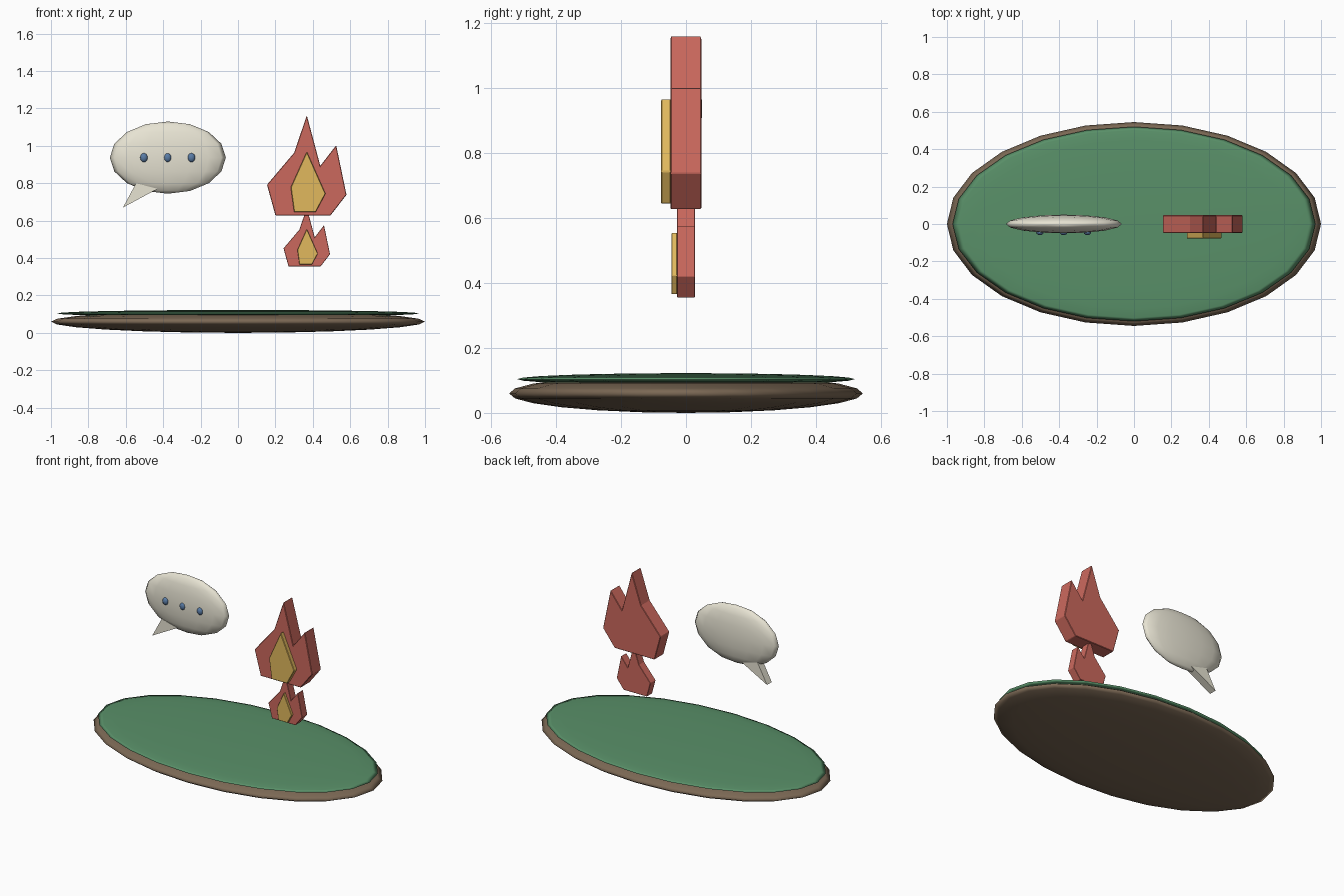
import bpy, bmesh

if "Cube" in bpy.data.objects:
    bpy.data.objects.remove(bpy.data.objects["Cube"])

def material(name, rgb):
    m = bpy.data.materials.new(name)
    m.diffuse_color = (*rgb, 1)
    m.use_nodes = True
    m.node_tree.nodes["Principled BSDF"].inputs["Base Color"].default_value = m.diffuse_color
    return m

BROWN = material("soil", (0.20, 0.14, 0.09))
GREEN = material("grass", (0.10, 0.28, 0.14))
CREAM = material("cream", (0.80, 0.77, 0.65))
BLUE = material("blue", (0.10, 0.20, 0.38))
RED = material("red", (0.60, 0.14, 0.11))
GOLD = material("gold", (0.75, 0.48, 0.11))

def ellipsoid(name, loc, radii, mat, segs, rings):
    bpy.ops.mesh.primitive_uv_sphere_add(segments=segs, ring_count=rings, radius=1, location=loc)
    o = bpy.context.object
    o.name = name
    o.scale = radii
    bpy.ops.object.transform_apply(location=False, rotation=False, scale=True)
    bpy.ops.object.shade_smooth()
    o.data.materials.append(mat)
    return o

def slab(name, pts, y0, y1, mat, bevel=0.0):
    """Extrude an (x, z) outline from y0 to y1."""
    bm = bmesh.new()
    face = bm.faces.new([bm.verts.new((x, y0, z)) for x, z in pts])
    ext = bmesh.ops.extrude_face_region(bm, geom=[face])
    bmesh.ops.translate(bm, vec=(0, y1 - y0, 0),
                        verts=[v for v in ext["geom"] if isinstance(v, bmesh.types.BMVert)])
    bmesh.ops.recalc_face_normals(bm, faces=bm.faces)
    me = bpy.data.meshes.new(name)
    bm.to_mesh(me)
    bm.free()
    me.materials.append(mat)
    o = bpy.data.objects.new(name, me)
    bpy.context.collection.objects.link(o)
    if bevel:
        b = o.modifiers.new("bevel", "BEVEL")
        b.width = bevel
        b.segments = 1
    return o

# Island base
ellipsoid("ground_base", (0, 0, 0.06), (1.0, 0.545, 0.06), BROWN, 24, 12)
ellipsoid("grass_top", (0, 0, 0.104), (0.97, 0.52, 0.0185), GREEN, 24, 12)

# Speech bubble with tail and dots
ellipsoid("bubble", (-0.375, 0, 0.937), (0.31, 0.05, 0.193), CREAM, 16, 8)
slab("bubble_tail", [(-0.545, 0.80), (-0.615, 0.67), (-0.43, 0.77)], -0.025, 0.025, CREAM)
for i in range(3):
    ellipsoid(f"bubble_dot_{i + 1}", (-0.503 + 0.127 * i, -0.045, 0.937),
              (0.02, 0.015, 0.024), BLUE, 12, 8)

# Flame outlines, relative to the middle of the flame's foot
OUTER = [(0, 0.535), (0.072, 0.265), (0.157, 0.375), (0.212, 0.11),
         (0.127, 0), (-0.168, 0), (-0.213, 0.164), (-0.068, 0.335)]
INNER = [(0, 0.341), (0.1, 0.116), (0.047, 0.017), (-0.068, 0.017), (-0.086, 0.15)]

def flame(name, x, z, s):
    place = lambda pts: [(x + s * px, z + s * pz) for px, pz in pts]
    slab(name + "_body", place(OUTER), -0.048 * s, 0.047 * s, RED, 0.003 * s)
    slab(name + "_core", place(INNER), -0.077 * s, -0.046 * s, GOLD, 0.003 * s)

flame("large_flame", 0.368, 0.628, 1.0)
flame("small_flame", 0.368, 0.356, 0.585)
